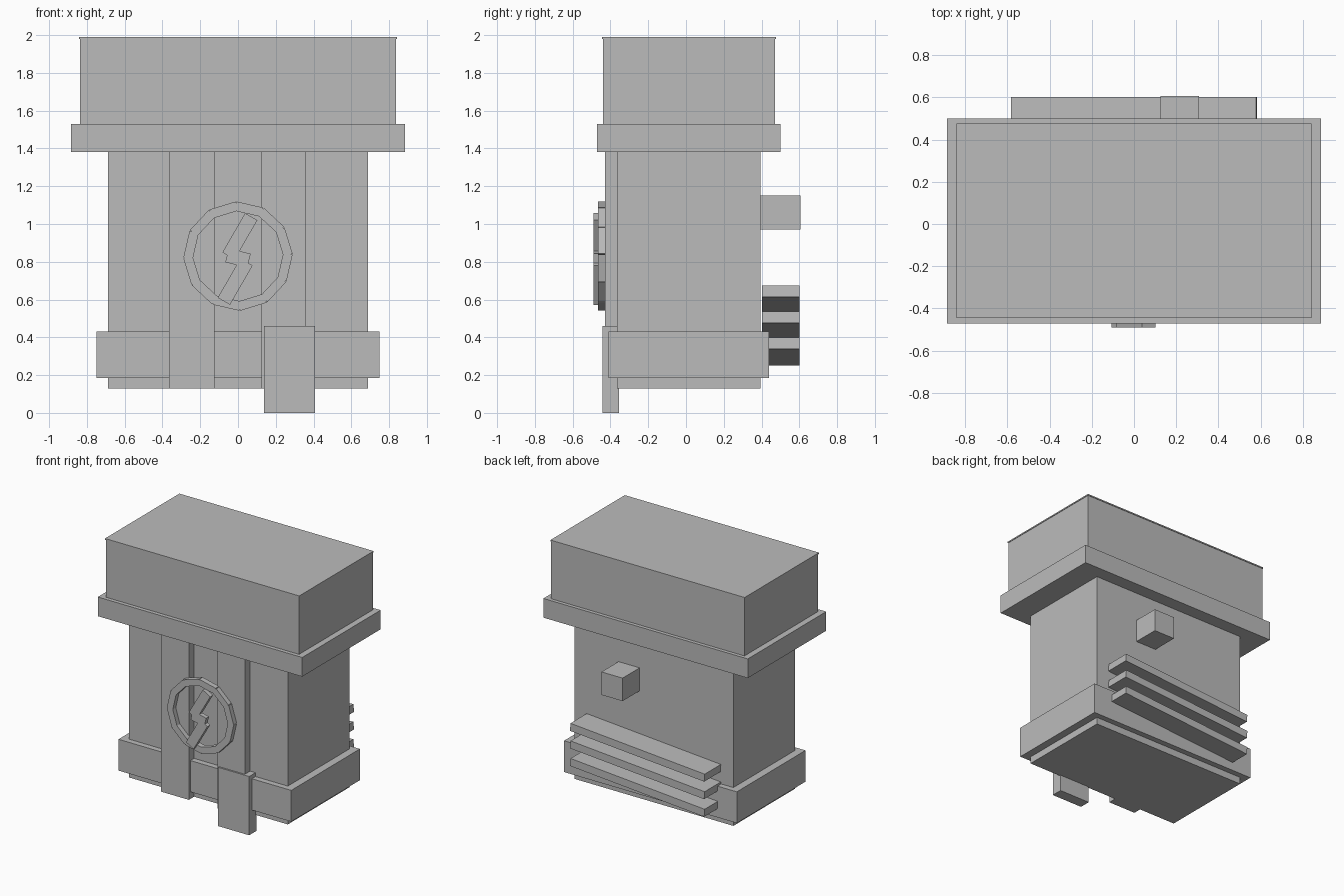
import bpy
import math
from mathutils import Matrix, Vector

cube = bpy.data.objects.get("Cube")
if cube:
    bpy.data.objects.remove(cube, do_unlink=True)

grey = bpy.data.materials.new("plain grey")
grey.use_nodes = True
GREY = (0.5, 0.5, 0.5, 1)
grey.diffuse_color = GREY
grey.node_tree.nodes["Principled BSDF"].inputs["Base Color"].default_value = GREY


def box(name, x, y, z, tilt=0):
    """Box from (min, max) spans, turned about the y axis through its centre."""
    spans = (x, y, z)
    centre = Vector([(a + b) / 2 for a, b in spans])
    size = [b - a for a, b in spans]
    bpy.ops.mesh.primitive_cube_add(size=1)
    obj = bpy.context.object
    obj.name = obj.data.name = name
    turn = Matrix.Rotation(math.radians(tilt), 4, 'Y')
    obj.data.transform(turn @ Matrix.Diagonal((*size, 1)))
    obj.location = centre
    obj.data.materials.append(grey)
    return obj


def around(centre, size):
    return (centre - size / 2, centre + size / 2)


# Main body with the band around its base
box("body", (-0.687, 0.687), (-0.365, 0.395), (0.13, 1.40))
box("base_band", (-0.748, 0.748), (-0.41, 0.44), (0.185, 0.43))

# Lid with its rim and thin cap
box("lid_rim", (-0.885, 0.885), (-0.47, 0.50), (1.38, 1.53))
box("lid", (-0.837, 0.837), (-0.44, 0.472), (1.53, 1.98))
box("lid_cap", (-0.841, 0.841), (-0.444, 0.476), (1.98, 1.99))

# Front straps and hanging flap
box("right_strap", (-0.365, -0.125), (-0.43, -0.36), (0.13, 1.40))
box("left_strap", (0.125, 0.36), (-0.43, -0.36), (0.13, 1.40))
box("front_flap", (0.137, 0.407), (-0.443, -0.355), (0.0, 0.46))

# Round emblem made from straight links
EMBLEM_Z = 0.83
for i in range(12):
    angle = 17 + 30 * i
    a = math.radians(angle)
    x = 0.255 * math.cos(a)
    z = EMBLEM_Z + 0.255 * math.sin(a)
    box(f"emblem_link_{i + 1}", around(x, 0.05), (-0.467, -0.425),
        around(z, 0.145), -angle)

# Zigzag bolt inside the ring
BOLT_Y = (-0.49, -0.455)
box("bolt_upper", around(0.01, 0.075), BOLT_Y, around(0.935, 0.24), 30)
box("bolt_lower", around(-0.015, 0.075), BOLT_Y, around(0.695, 0.24), 30)
box("bolt_middle", around(0, 0.12), BOLT_Y, around(0.82, 0.075), 13)

# Back knob and sloping slats
box("back_knob", (0.125, 0.308), (0.38, 0.606), (0.97, 1.15))
for i in range(3):
    box(f"back_slat_{i + 1}", around(0, 1.165), (0.402, 0.602),
        around(0.6 - 0.1375 * i, 0.06), -4.3)
